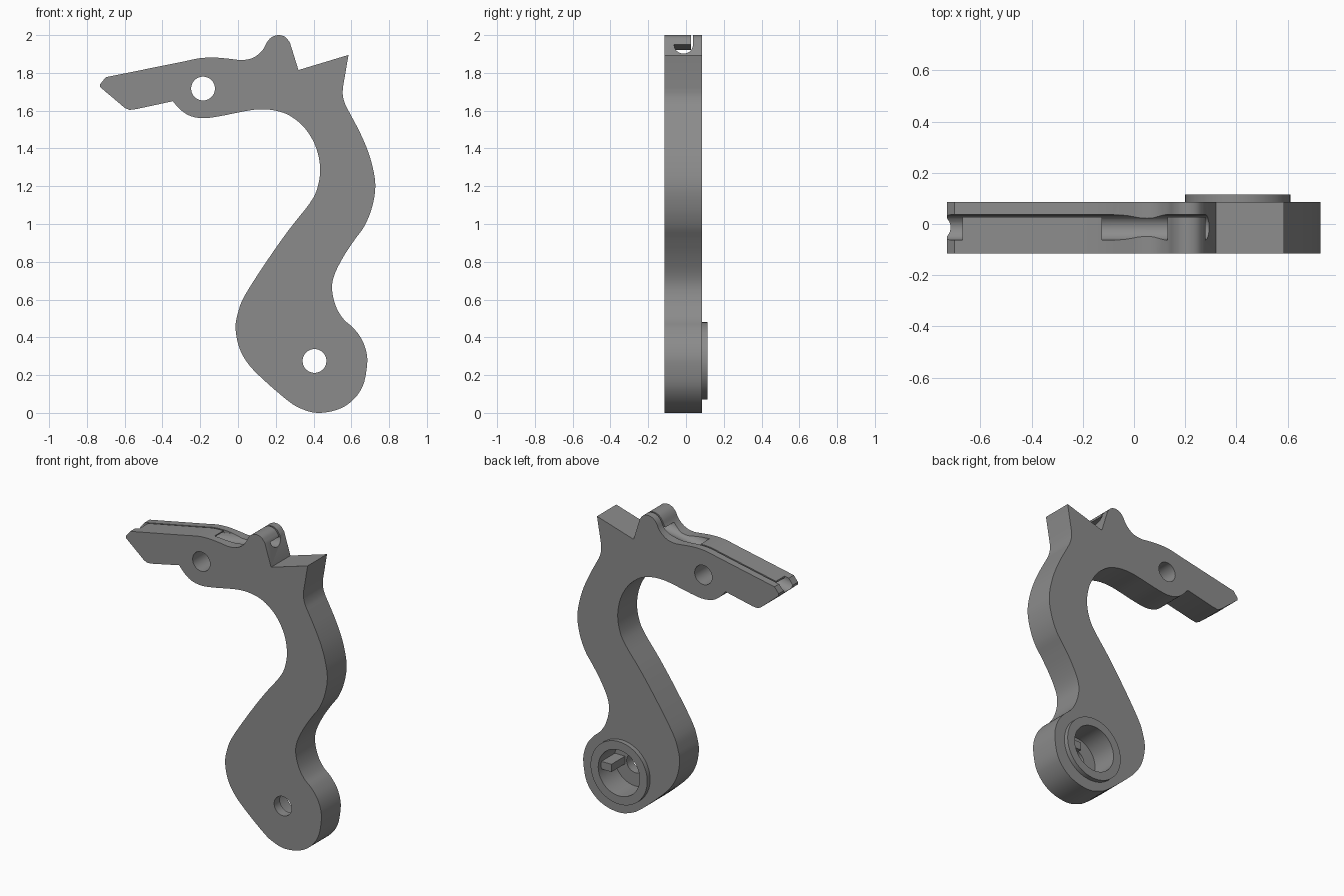
import bpy, bmesh, math
from mathutils import Vector, Matrix

if "Cube" in bpy.data.objects:
    bpy.data.objects.remove(bpy.data.objects["Cube"])

STEEL = bpy.data.materials.new("grey metal")
STEEL.diffuse_color = (0.26, 0.26, 0.26, 1)
STEEL.use_nodes = True
STEEL.node_tree.nodes["Principled BSDF"].inputs["Base Color"].default_value = STEEL.diffuse_color
FRONT, BACK = -0.115, 0.085
PIVOT = (0.405, 0.275)

# Outline runs: "line" keeps corners, "curve" is smoothed through its points
RUNS = [
    ("line", [(-.73, 1.725), (-.73, 1.74), (-.70, 1.777), (-.28, 1.862)]),
    ("curve", [(-.28, 1.862), (-.2, 1.878), (-.12, 1.881), (-.04, 1.874), (.02, 1.868),
               (.08, 1.88), (.13, 1.92), (.155, 1.965), (.18, 1.99), (.215, 2.0),
               (.25, 1.99), (.275, 1.96)]),
    ("line", [(.275, 1.96), (.32, 1.815), (.585, 1.895), (.555, 1.72)]),
    ("curve", [(.555, 1.72), (.555, 1.68), (.567, 1.635), (.59, 1.59), (.65, 1.475),
               (.70, 1.35), (.727, 1.21), (.71, 1.09), (.67, .99), (.62, .92), (.56, .83),
               (.51, .73), (.498, .65), (.52, .56), (.56, .495), (.61, .45), (.655, .39),
               (.68, .32), (.683, .25), (.66, .14), (.6, .06), (.52, .015), (.42, .0),
               (.34, .02), (.27, .06), (.13, .18), (.05, .265), (.005, .35), (-.013, .45),
               (0, .53), (.035, .62), (.15, .80), (.27, .97), (.38, 1.11), (.42, 1.19),
               (.435, 1.29), (.415, 1.4), (.36, 1.5), (.28, 1.57), (.2, 1.6),
               (.12, 1.607), (.04, 1.598), (-.1, 1.57), (-.19, 1.56), (-.26, 1.575),
               (-.31, 1.61), (-.345, 1.65)]),
    ("line", [(-.345, 1.65), (-.54, 1.608), (-.575, 1.604), (-.6, 1.615), (-.73, 1.725)]),
]


def smooth_run(pts, steps=4):
    p = [Vector(q) for q in pts]
    p = [2 * p[0] - p[1]] + p + [2 * p[-1] - p[-2]]
    out = []
    for a, b, c, d in zip(p, p[1:], p[2:], p[3:]):
        for i in range(steps):
            t = i / steps
            out.append(.5 * (2 * b + (c - a) * t + (2 * a - 5 * b + 4 * c - d) * t * t
                             + (3 * b - a - 3 * c + d) * t ** 3))
    return out + [p[-2]]


def finish(name, bm):
    bmesh.ops.recalc_face_normals(bm, faces=bm.faces)
    me = bpy.data.meshes.new(name)
    bm.to_mesh(me)
    bm.free()
    ob = bpy.data.objects.new(name, me)
    me.materials.append(STEEL)
    bpy.context.collection.objects.link(ob)
    return ob


def prism(name, pts, offset):
    """Close a polygon of 3D points and sweep it along offset."""
    bm = bmesh.new()
    face = bm.faces.new([bm.verts.new(p) for p in pts])
    ext = bmesh.ops.extrude_face_region(bm, geom=[face])["geom"]
    bmesh.ops.translate(bm, vec=offset, verts=[v for v in ext if isinstance(v, bmesh.types.BMVert)])
    return finish(name, bm)


def disc(name, centre, r, y0, y1):
    n = 64
    pts = [(centre[0] + r * math.cos(2 * math.pi * i / n), y0,
            centre[1] + r * math.sin(2 * math.pi * i / n)) for i in range(n)]
    return prism(name, pts, (0, y1 - y0, 0))


def box(name, x0, x1, y0, y1, z0, z1):
    return prism(name, [(x0, y0, z0), (x1, y0, z0), (x1, y1, z0), (x0, y1, z0)], (0, 0, z1 - z0))


def boolean(target, tool, op="DIFFERENCE"):
    m = target.modifiers.new(op.lower(), "BOOLEAN")
    m.operation, m.object, m.solver = op, tool, "EXACT"
    bpy.context.view_layer.objects.active = target
    bpy.ops.object.modifier_apply(modifier=m.name)
    bpy.data.objects.remove(tool)


# Lever body
outline = []
for kind, pts in RUNS:
    run = smooth_run(pts) if kind == "curve" else [Vector(q) for q in pts]
    outline += run[:-1]
lever = prism("lever_body", [(p.x, FRONT, p.y) for p in outline], (0, BACK - FRONT, 0))

# Raised boss on the back of the pivot
boolean(lever, disc("boss", PIVOT, .205, .02, .115), "UNION")

# Through holes and the deep pivot socket
boolean(lever, disc("arm_hole", (-.185, 1.717), .063, -.3, .3))
boolean(lever, disc("pivot_hole", PIVOT, .063, -.3, .3))
boolean(lever, disc("socket", PIVOT, .15, -.055, .3))


# Cable channel: round floor along the sloping arm, open above in places
def axis_z(x):
    return 1.897 + .187 * x


def channel(x0, x1, height):
    mid, r = -.013, .05
    pts = [(x0, mid + r * math.cos(a), axis_z(x0) + r * math.sin(a))
           for a in [math.pi + math.pi * i / 16 for i in range(17)]]
    if height:
        pts += [(x0, mid + r, axis_z(x0) + height), (x0, mid - r, axis_z(x0) + height)]
    return prism("channel", pts, (x1 - x0, 0, axis_z(x1) - axis_z(x0)))


boolean(lever, channel(-.9, .31, 0))
boolean(lever, channel(-.9, -.67, .2))
boolean(lever, channel(-.125, .13, .2))

# Narrow slit that opens the channel upward beside its cover
slit = [(x, .027, axis_z(x) - .01) for x in (-.9, .31)] + [(.31, .027, 2.1), (-.9, .027, 2.1)]
boolean(lever, prism("slit", slit, (0, .01, 0)))

bpy.context.view_layer.objects.active = lever
lever.select_set(True)
bpy.ops.object.shade_smooth_by_angle(angle=math.radians(30))

# Key rib inside the socket
box("socket_key", PIVOT[0] + .075, PIVOT[0] + .155, -.06, .085, PIVOT[1] - .025, PIVOT[1] + .025)
